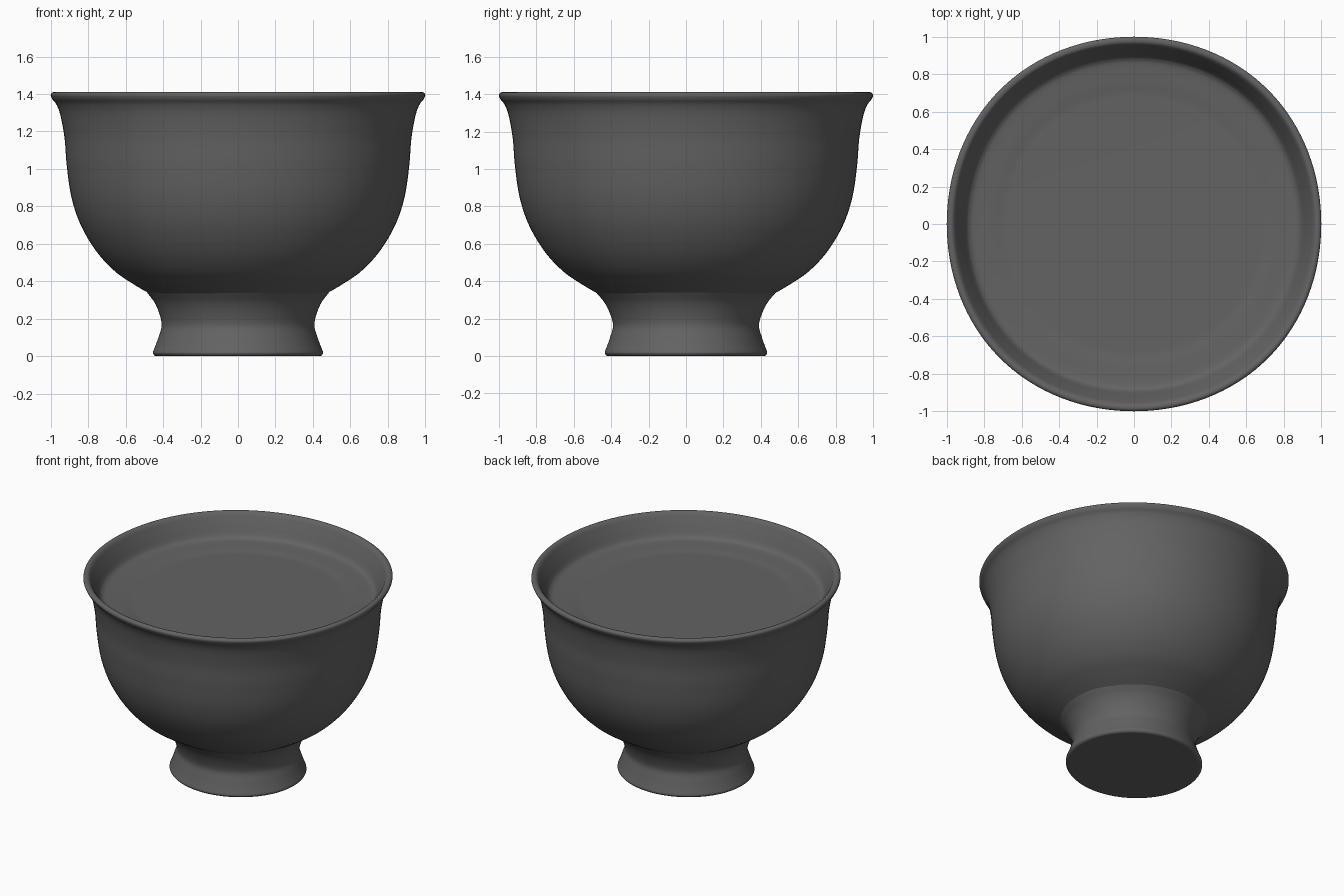
import bpy, bmesh, math
from mathutils import Vector

if "Cube" in bpy.data.objects:
    bpy.data.objects.remove(bpy.data.objects["Cube"])

SEGMENTS = 128

clay = bpy.data.materials.new("dark_grey_clay")
clay.diffuse_color = (0.125, 0.125, 0.125, 1.0)
clay.use_nodes = True
clay.node_tree.nodes["Principled BSDF"].inputs["Base Color"].default_value = clay.diffuse_color


def smooth_curve(points, steps=6):
    """Catmull-Rom curve through (radius, height) points."""
    p = [Vector(q) for q in points]
    p = [2 * p[0] - p[1]] + p + [2 * p[-1] - p[-2]]
    out = []
    for i in range(1, len(p) - 2):
        a, b, c, d = p[i - 1:i + 3]
        for s in range(steps):
            t = s / steps
            out.append(0.5 * (2 * b + (c - a) * t + (2 * a - 5 * b + 4 * c - d) * t * t
                              + (3 * b - a - 3 * c + d) * t ** 3))
    out.append(p[-2])
    return out


def lathe(name, profile, squash=lambda z: 1.0, bulge=0.0, cap_bottom=False, cap_top=False):
    """Revolve a profile; squash(z) scales the depth, bulge widens the four diagonals."""
    bm = bmesh.new()
    angles = [2 * math.pi * k / SEGMENTS for k in range(SEGMENTS)]
    rings = []
    for r, z in profile:
        ring = []
        for a in angles:
            q = r * (1 + bulge * (1 - math.cos(4 * a)) / 2)
            ring.append(bm.verts.new((q * math.cos(a), q * math.sin(a) * squash(z), z)))
        rings.append(ring)
    for lo, hi in zip(rings, rings[1:]):
        for k in range(SEGMENTS):
            n = (k + 1) % SEGMENTS
            bm.faces.new((lo[k], lo[n], hi[n], hi[k]))
    if cap_bottom:
        bm.faces.new(rings[0][::-1])
    if cap_top:
        bm.faces.new(rings[-1])
    mesh = bpy.data.meshes.new(name)
    bm.to_mesh(mesh)
    bm.free()
    mesh.materials.append(clay)
    obj = bpy.data.objects.new(name, mesh)
    bpy.context.collection.objects.link(obj)
    bpy.ops.object.select_all(action='DESELECT')
    obj.select_set(True)
    bpy.context.view_layer.objects.active = obj
    bpy.ops.object.shade_smooth_by_angle(angle=math.radians(50))
    return obj


# Bowl: round outer wall, flared lip, shallow dished inside
outer = [(0.475, 0.335), (0.56, 0.385), (0.66, 0.455), (0.757, 0.56),
         (0.84, 0.70), (0.89, 0.85), (0.915, 1.02), (0.926, 1.16),
         (0.947, 1.28), (0.968, 1.34), (0.992, 1.372)]
lip = [(0.992, 1.372), (1.0, 1.39), (0.997, 1.403), (0.985, 1.41), (0.968, 1.407),
       (0.955, 1.393)]
inside = [(0.955, 1.393), (0.925, 1.335), (0.898, 1.28), (0.88, 1.26), (0.85, 1.25),
          (0.76, 1.243), (0.70, 1.236), (0.66, 1.235)]
lathe("bowl", smooth_curve(outer) + smooth_curve(lip, 4)[1:] + smooth_curve(inside)[1:],
      bulge=0.013, cap_top=True)

# Foot: waisted ring, slightly narrower front to back
foot = [(0.40, 0.004), (0.440, 0.004), (0.452, 0.010), (0.454, 0.022), (0.443, 0.05),
        (0.425, 0.10), (0.408, 0.16), (0.418, 0.22), (0.445, 0.285), (0.486, 0.34)]
foot[0] = (0.40, 0.0)
foot[1] = (0.438, 0.0)
lathe("foot", smooth_curve(foot), lambda z: 0.955 + 0.035 * max(0.0, z - 0.16) / 0.18,
      cap_bottom=True)
